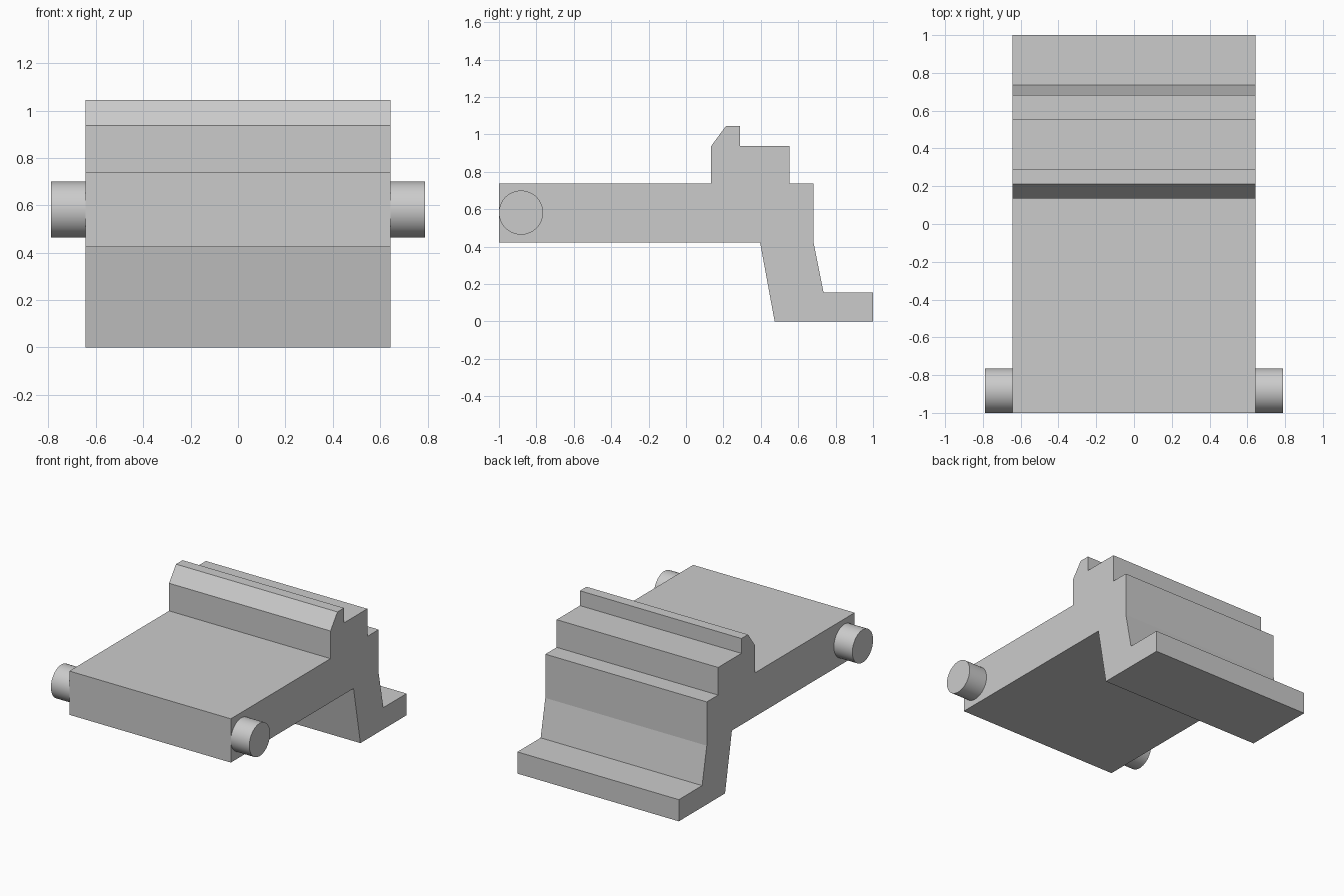
import bpy, bmesh, math

if "Cube" in bpy.data.objects:
    bpy.data.objects.remove(bpy.data.objects["Cube"])

HALF_WIDTH = 0.643


def extrude_profile(name, points, half_width):
    """Closed (y, z) outline extruded along x, centred on x = 0."""
    bm = bmesh.new()
    face = bm.faces.new([bm.verts.new((-half_width, y, z)) for y, z in points])
    ext = bmesh.ops.extrude_face_region(bm, geom=[face])
    moved = [v for v in ext["geom"] if isinstance(v, bmesh.types.BMVert)]
    bmesh.ops.translate(bm, vec=(2 * half_width, 0, 0), verts=moved)
    bmesh.ops.recalc_face_normals(bm, faces=bm.faces)
    mesh = bpy.data.meshes.new(name)
    bm.to_mesh(mesh)
    bm.free()
    obj = bpy.data.objects.new(name, mesh)
    bpy.context.collection.objects.link(obj)
    return obj


def side_pin(name, side, inner, outer, radius, y, z):
    """Round pin pointing outwards along x."""
    bpy.ops.mesh.primitive_cylinder_add(
        vertices=64, radius=radius, depth=outer - inner,
        location=(side * (inner + outer) / 2, y, z),
        rotation=(0, math.pi / 2, 0))
    pin = bpy.context.object
    pin.name = name
    bpy.ops.object.shade_smooth_by_angle(angle=math.radians(30))
    return pin


# Body: flat plate, stepped top with chamfered ridge, sloped leg and foot
extrude_profile("body", [
    (-1.0, 0.423), (-1.0, 0.738), (0.134, 0.738),          # plate
    (0.134, 0.937), (0.213, 1.044), (0.288, 1.044),        # chamfered ridge
    (0.288, 0.937), (0.553, 0.937), (0.553, 0.738),        # upper step
    (0.682, 0.738), (0.682, 0.423),                        # lower step
    (0.735, 0.156), (1.0, 0.156), (1.0, 0.0),              # foot
    (0.474, 0.0), (0.396, 0.423),                          # leg inner side
], HALF_WIDTH)

# Hinge pins on both sides, tangent to the plate's front edge
for label, side in (("left", -1), ("right", 1)):
    side_pin(f"{label}_hinge_pin", side, HALF_WIDTH - 0.01, 0.79,
             0.118, -0.882, 0.582)
